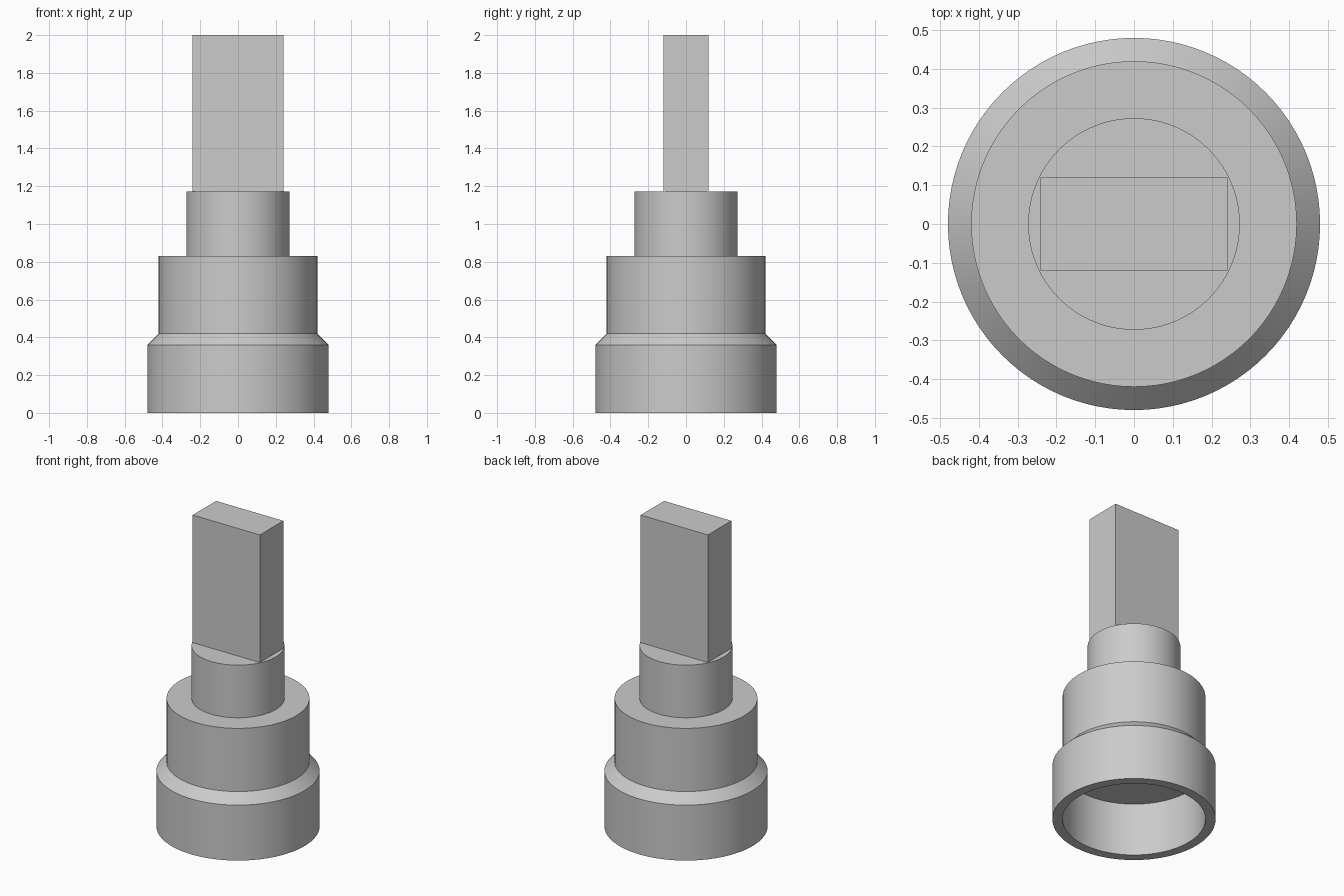
import bpy
import bmesh
import math

SIDES = 96

cube = bpy.data.objects.get("Cube")
if cube:
    bpy.data.objects.remove(cube, do_unlink=True)

# Single plain grey material
grey = bpy.data.materials.new("plain_grey")
grey.use_nodes = True
colour = (0.6, 0.6, 0.6, 1.0)
grey.diffuse_color = colour
grey.node_tree.nodes["Principled BSDF"].inputs["Base Color"].default_value = colour


def add_object(name, bm):
    bmesh.ops.recalc_face_normals(bm, faces=bm.faces)
    mesh = bpy.data.meshes.new(name)
    bm.to_mesh(mesh)
    bm.free()
    mesh.materials.append(grey)
    obj = bpy.data.objects.new(name, mesh)
    bpy.context.collection.objects.link(obj)
    return obj


def lathe(name, profile):
    """Revolve a (radius, height) profile around z; both ends lie on the axis."""
    bm = bmesh.new()
    verts = [bm.verts.new((r, 0, z)) for r, z in profile]
    edges = [bm.edges.new(pair) for pair in zip(verts, verts[1:])]
    bmesh.ops.spin(bm, geom=verts + edges, cent=(0, 0, 0), axis=(0, 0, 1),
                   angle=math.tau, steps=SIDES, use_duplicate=False)
    bmesh.ops.remove_doubles(bm, verts=bm.verts, dist=0.0005)
    return add_object(name, bm)


# Stepped round body with a hollow, chamfered collar at the bottom
body = lathe("stepped_body", [
    (0, 0.345), (0.42, 0.345), (0.42, 0),        # cavity
    (0.48, 0), (0.48, 0.36), (0.42, 0.42),       # collar and chamfer
    (0.42, 0.83), (0.273, 0.83),                 # middle drum
    (0.273, 1.172), (0, 1.172),                  # neck
])
bpy.ops.object.select_all(action="DESELECT")
body.select_set(True)
bpy.context.view_layer.objects.active = body
bpy.ops.object.shade_smooth_by_angle(angle=math.radians(30))

# Flat rectangular tang standing on the neck
bm = bmesh.new()
bmesh.ops.create_cube(bm, size=1)
bottom, top = 1.172, 2.0
bmesh.ops.scale(bm, vec=(0.482, 0.24, top - bottom), verts=bm.verts)
bmesh.ops.translate(bm, vec=(0, 0, (top + bottom) / 2), verts=bm.verts)
bmesh.ops.delete(bm, geom=[f for f in bm.faces if f.normal.z < -0.5], context="FACES_ONLY")
add_object("flat_tang", bm)
